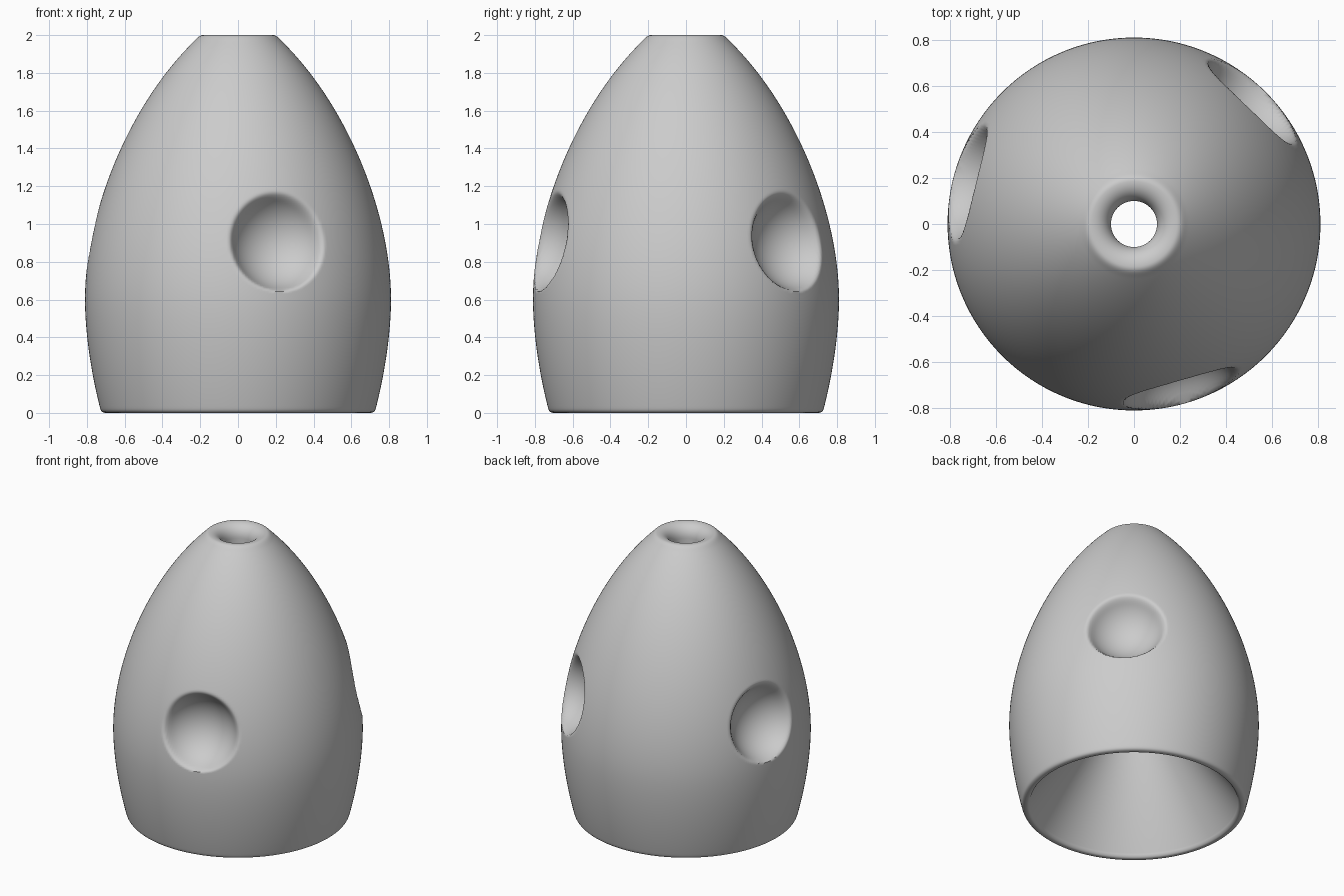
import bpy, bmesh, math
from mathutils import Vector
from mathutils.geometry import interpolate_bezier

if "Cube" in bpy.data.objects:
    bpy.data.objects.remove(bpy.data.objects["Cube"])

SEGMENTS = 320
DENT_ANGLES = [math.radians(-74 + 120 * i) for i in range(3)]
DENT_HEIGHT, DENT_DISTANCE, DENT_RADIUS = 0.92, 0.86, 0.275
FILLET = 0.05


def bezier(a, b, c, d, steps):
    """Points (radius, height) along a cubic curve, without its last point."""
    pts = interpolate_bezier(*[Vector((p[0], p[1], 0)) for p in (a, b, c, d)], steps + 1)
    return [(p.x, p.y) for p in pts[:-1]]


def dented(point):
    """Push a wall point inward, blended smoothly into the ball-shaped hollows."""
    for angle in DENT_ANGLES:
        axis = Vector((math.cos(angle), math.sin(angle), 0))
        depth = point.dot(axis)
        side = point - axis * depth - Vector((0, 0, DENT_HEIGHT))
        room = DENT_RADIUS ** 2 - side.length_squared
        if depth > 0 and room > 0:
            ball = DENT_DISTANCE - math.sqrt(room)
            blend = max(FILLET - abs(depth - ball), 0) / FILLET
            return point + axis * (min(depth, ball) - blend ** 2 * FILLET / 4 - depth)
    return point


# Closed wall section: outer curve, rounded mouth, bore, conical cavity, rounded base
outer = bezier((0.73, 0.025), (0.775, 0.2), (0.81, 0.42), (0.81, 0.6), 40)
outer += bezier((0.81, 0.6), (0.81, 1.05), (0.585, 1.62), (0.235, 1.965), 130)
mouth = bezier((0.235, 1.965), (0.215, 1.985), (0.205, 2), (0.185, 2), 8)
mouth += bezier((0.185, 2), (0.135, 2), (0.1, 1.96), (0.1, 1.91), 12)
cavity = [(0.1, 1.91), (0.1, 0.82)]
base = bezier((0.67, 0.03), (0.675, 0.01), (0.685, 0), (0.695, 0), 6)
base += bezier((0.695, 0), (0.715, 0), (0.725, 0.005), (0.73, 0.025), 6)
profile = outer + mouth + cavity + base

# Revolve the section
bm = bmesh.new()
rings = []
for i in range(SEGMENTS):
    angle = math.tau * i / SEGMENTS
    ring = []
    for k, (radius, z) in enumerate(profile):
        point = Vector((radius * math.cos(angle), radius * math.sin(angle), z))
        ring.append(bm.verts.new(dented(point) if k < len(outer) else point))
    rings.append(ring)
for i, ring in enumerate(rings):
    following = rings[(i + 1) % SEGMENTS]
    for k in range(len(profile)):
        n = (k + 1) % len(profile)
        bm.faces.new((ring[k], following[k], following[n], ring[n]))
bmesh.ops.recalc_face_normals(bm, faces=bm.faces)

mesh = bpy.data.meshes.new("hollow_body")
bm.to_mesh(mesh)
bm.free()
body = bpy.data.objects.new("hollow_body", mesh)
bpy.context.collection.objects.link(body)

# Plain grey finish
grey = bpy.data.materials.new("plain grey")
grey.use_nodes = True
colour = (0.6, 0.6, 0.6, 1)
grey.diffuse_color = colour
grey.node_tree.nodes["Principled BSDF"].inputs["Base Color"].default_value = colour
mesh.materials.append(grey)

bpy.context.view_layer.objects.active = body
body.select_set(True)
bpy.ops.object.shade_smooth_by_angle(angle=math.radians(50))
